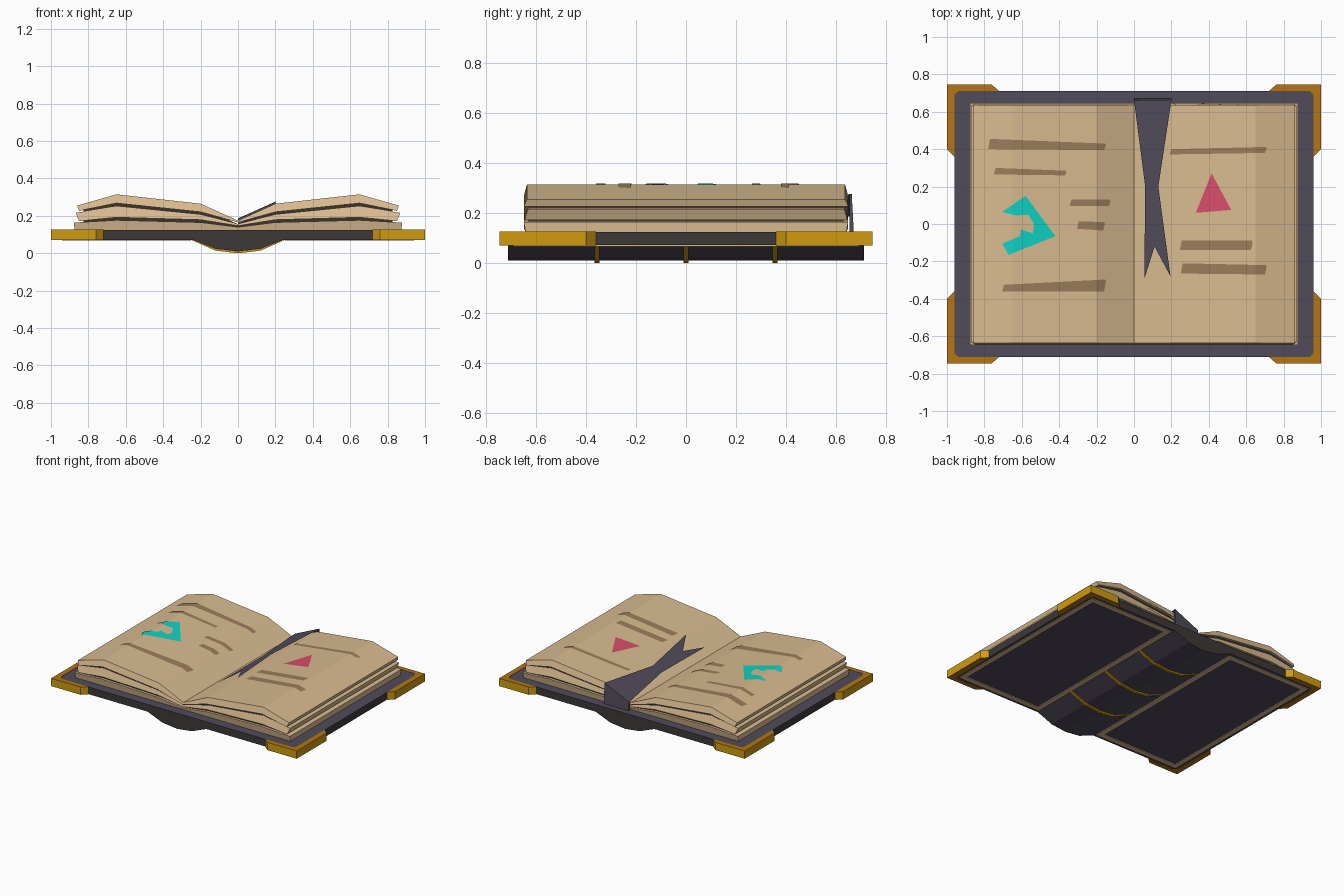
import bpy, bmesh

if "Cube" in bpy.data.objects:
    bpy.data.objects.remove(bpy.data.objects["Cube"])

def mat(name, c):
    m = bpy.data.materials.new(name)
    m.diffuse_color = (*c, 1)
    m.use_nodes = True
    m.node_tree.nodes["Principled BSDF"].inputs["Base Color"].default_value = m.diffuse_color
    return m

PAGE = mat("page tan", (.70, .50, .28))
INK = mat("ink brown", (.33, .205, .107))
COVER = mat("cover slate", (.08, .07, .102))
EDGE = mat("edge charcoal", (.048, .040, .040))
GAP = mat("gap brown", (.045, .032, .023))
GOLD = mat("gold", (.63, .33, .005))
DGOLD = mat("dark gold", (.456, .181, .006))
TEAL = mat("teal", (.005, .65, .55))
PINK = mat("pink", (.68, .075, .145))

def finish(name, bm, mats, rule=None):
    bmesh.ops.recalc_face_normals(bm, faces=bm.faces[:])
    bm.normal_update()
    if rule:
        for f in bm.faces:
            f.material_index = rule(f)
    me = bpy.data.meshes.new(name)
    bm.to_mesh(me)
    bm.free()
    for m in mats:
        me.materials.append(m)
    ob = bpy.data.objects.new(name, me)
    bpy.context.collection.objects.link(ob)
    return ob

def loft(name, a, b, mats, rule=None):
    """Closed solid between two matching outlines of 3D points."""
    bm = bmesh.new()
    va, vb = [bm.verts.new(p) for p in a], [bm.verts.new(p) for p in b]
    bm.faces.new(va)
    bm.faces.new(vb[::-1])
    n = len(a)
    for i in range(n):
        j = (i + 1) % n
        bm.faces.new((va[i], vb[i], vb[j], va[j]))
    return finish(name, bm, mats, rule)

def slab(name, pts, z0, z1, mats, rule=None):
    return loft(name, [(x, y, z0) for x, y in pts], [(x, y, z1) for x, y in pts], mats, rule)

def box(name, x0, x1, y0, y1, z0, z1, m):
    return slab(name, [(x0, y0), (x1, y0), (x1, y1), (x0, y1)], z0, z1, [m])

# cover board with clipped corners: slate faces, charcoal edges
side = lambda f: int(abs(f.normal.z) < .5)
slab("cover_board", [(.94, .71), (-.94, .71), (-.96, .69), (-.96, -.69),
                     (-.94, -.71), (.94, -.71), (.96, -.69), (.96, .69)],
     .072, .125, [COVER, EDGE], side)

# metal corner guards
L = [(1, .745), (1, .40), (.96, .36), (.96, .69), (.94, .71), (.72, .71), (.76, .745)]
for sx in (1, -1):
    for sy in (1, -1):
        slab("corner_guard", [(x * sx, y * sy) for x, y in L], .07, .127, [DGOLD, GOLD], side)

# rounded spine and raised bands
def spine(name, d, y0, y1, mats, rule=None):
    p = [(-.24 - d, .072), (-.12, .024 - d), (0, .01 - d), (.12, .024 - d), (.24 + d, .072)]
    return loft(name, [(x, y0, z) for x, z in p], [(x, y1, z) for x, z in p], mats, rule)

spine("spine", 0, -.71, .71, [COVER, EDGE], lambda f: int(abs(f.normal.y) > .5))
for y in (-.355, 0, .355):
    spine("spine_band", .01, y - .01, y + .01, [GOLD])

# border trim under the cover, one frame per board
for s in (1, -1):
    for a, b in ((.25, .29), (.905, .94)):
        box("trim_upright", min(a * s, b * s), max(a * s, b * s), -.69, .69, .067, .073, PAGE)
    for t in (.67, -.67):
        box("trim_rail", min(.29 * s, .905 * s), max(.29 * s, .905 * s),
            t - .02, t + .02, .067, .073, PAGE)

# page stacks: three flared layers each side, with a dark core showing in the gaps
TOP = [(0, .175), (.2, .265), (.65, .315), (.86, .255)]
LAYERS = [
    (TOP, [(0, .165), (.2, .221), (.65, .268), (.85, .227)], .635, .648),
    ([(0, .155), (.2, .206), (.65, .251), (.868, .216)],
     [(0, .147), (.2, .179), (.65, .192), (.85, .172)], .632, .645),
    ([(0, .140), (.2, .165), (.65, .177), (.876, .164)],
     [(0, .124), (.2, .124), (.65, .124), (.875, .124)], .648, .64)]

def sheet(name, top, bot, yt, yb, s, m):
    ring = lambda d: ([(x * s, yt * d, z) for x, z in top] +
                      [(x * s, yb * d, z) for x, z in reversed(bot)])
    return loft(name, ring(-1), ring(1), [m])

for s in (1, -1):
    for top, bot, yt, yb in LAYERS:
        sheet("page_layer", top, bot, yt, yb, s, PAGE)
    core = [(x * .96, z - .02) for x, z in TOP]
    sheet("page_gap", core, [(x, .13) for x, z in core], .63, .63, s, GAP)

# flat details draped over the page surface
def page_z(x):
    x = abs(x)
    for (x0, z0), (x1, z1) in zip(TOP, TOP[1:]):
        if x <= x1 + 1e-5:
            break
    return z0 + (z1 - z0) * (x - x0) / (x1 - x0)

def drape(name, pts, m, lift=.003):
    bm = bmesh.new()
    bm.faces.new([bm.verts.new((x, y, 0)) for x, y in pts])
    bmesh.ops.triangulate(bm, faces=bm.faces[:])
    for c in (-.65, -.2, .2, .65):
        bmesh.ops.bisect_plane(bm, geom=bm.verts[:] + bm.edges[:] + bm.faces[:],
                               plane_co=(c, 0, 0), plane_no=(1, 0, 0))
    for v in bm.verts:
        v.co.z = page_z(v.co.x) + lift
    bmesh.ops.recalc_face_normals(bm, faces=bm.faces[:])
    bm.normal_update()
    for f in bm.faces:
        if f.normal.z < 0:
            f.normal_flip()
    me = bpy.data.meshes.new(name)
    bm.to_mesh(me)
    bm.free()
    me.materials.append(m)
    ob = bpy.data.objects.new(name, me)
    bpy.context.collection.objects.link(ob)
    return ob

# ink strokes: x0, x1, left top/bottom, right top/bottom
for x0, x1, a, b, c, d in [
        (-.78, -.15, .455, .40, .43, .395), (-.75, -.36, .30, .265, .285, .26),
        (-.345, -.125, .13, .095, .13, .095), (-.305, -.155, .015, -.025, .01, -.035),
        (-.705, -.15, -.325, -.36, -.297, -.36), (.19, .71, .40, .372, .412, .38),
        (.245, .635, -.088, -.14, -.088, -.14), (.25, .71, -.21, -.265, -.22, -.27)]:
    drape("ink_stroke", [(x0, b), (x1 - .01, d), (x1, c - .01), (x1 - .005, c), (x0 + .01, a)], INK)

drape("teal_symbol", [(-.705, .065), (-.58, .15), (-.42, -.065), (-.67, -.165), (-.705, -.105),
                      (-.61, -.065), (-.605, -.03), (-.54, -.05), (-.535, .0), (-.565, .05),
                      (-.63, .045)], TEAL)
drape("pink_triangle", [(.415, .27), (.33, .06), (.52, .075)], PINK)

# ribbon bookmark with forked end, and its tail hanging over the page ends
drape("ribbon", [(0, .662), (.2, .662), (.13, .2), (.195, -.28), (.11, -.12), (.055, -.295),
                 (.06, .2)], COVER, .011)
loft("ribbon_tail", [(0, .652, .126), (.2, .652, .126), (.2, .652, .274), (0, .652, .184)],
     [(0, .67, .126), (.2, .67, .126), (.2, .662, .276), (0, .662, .186)], [COVER])
